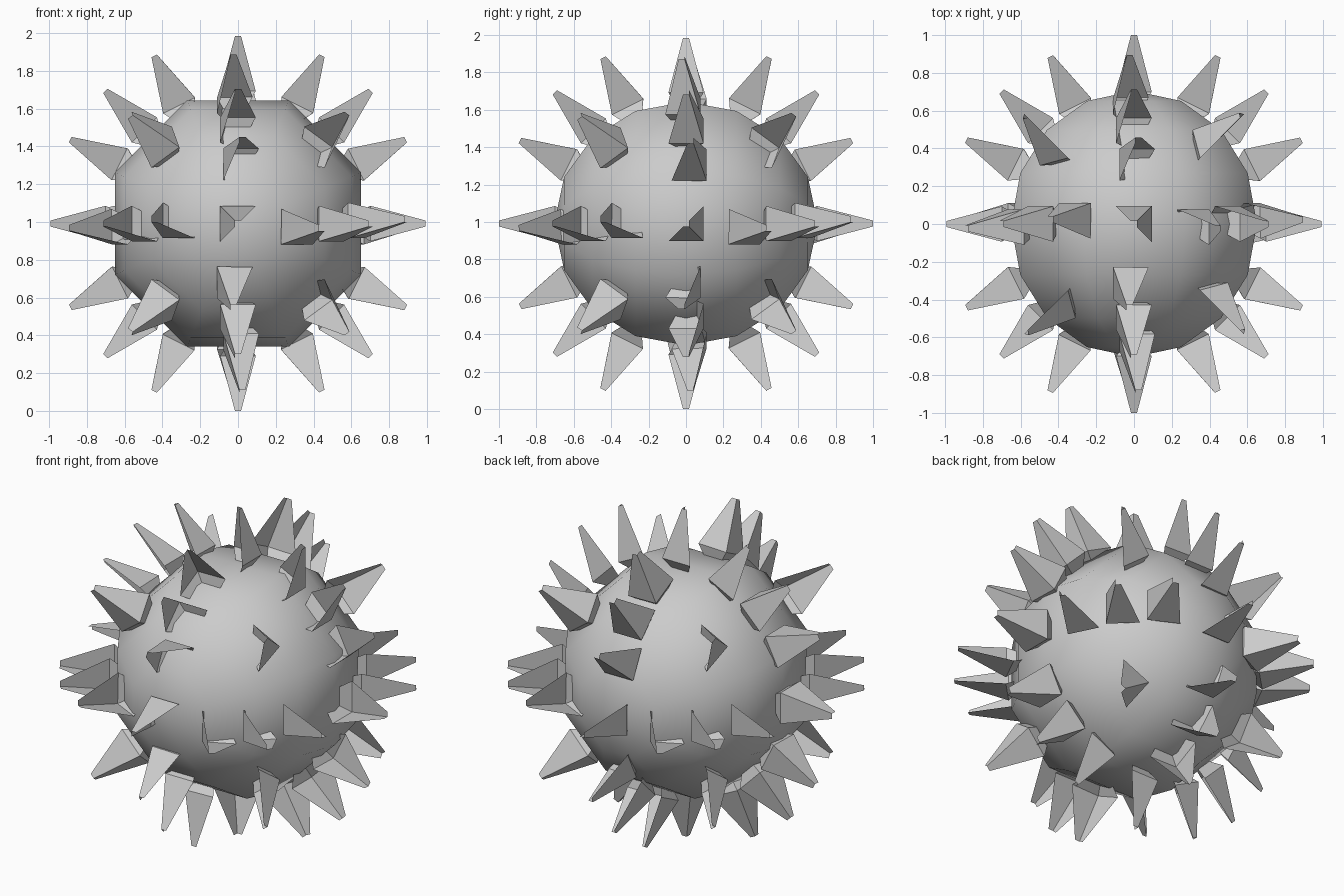
import bpy, bmesh, math
from mathutils import Vector, Matrix

cube = bpy.data.objects.get("Cube")
if cube:
    bpy.data.objects.remove(cube, do_unlink=True)

CENTRE = Vector((0, 0, 0.992))
grey = bpy.data.materials.new("plain grey")
grey.use_nodes = True
COLOUR = (0.6, 0.6, 0.6, 1)
grey.diffuse_color = COLOUR
grey.node_tree.nodes["Principled BSDF"].inputs["Base Color"].default_value = COLOUR


def finish(bm, name, smooth):
    mesh = bpy.data.meshes.new(name)
    bm.to_mesh(mesh)
    bm.free()
    mesh.materials.append(grey)
    for p in mesh.polygons:
        p.use_smooth = smooth
    obj = bpy.data.objects.new(name, mesh)
    obj.location = CENTRE
    bpy.context.collection.objects.link(obj)


# Round body: eight-sided sphere with its poles on the front-back axis
bm = bmesh.new()
bmesh.ops.create_uvsphere(bm, u_segments=8, v_segments=8, radius=0.705)
turn = Matrix.Rotation(math.pi / 2, 4, 'X') @ Matrix.Rotation(math.pi / 8, 4, 'Z')
bmesh.ops.transform(bm, matrix=turn, verts=bm.verts)
finish(bm, "body", True)

# Spike profile: (distance from centre, half width)
PROFILE = [(0.58, 0.02), (0.70, 0.094), (1.0, 0.016)]


def spike(bm, direction, side_a, side_b, length=0.992):
    """Open two-sided blade whose faces look towards side_a and side_b."""
    d = direction.normalized()
    a = (side_a - d * side_a.dot(d)).normalized()
    b = side_b - d * side_b.dot(d)
    b = (b - a * b.dot(a)).normalized()
    rows = []
    for r, w in PROFILE:
        p = d * min(r, length)
        rows.append([bm.verts.new(p + w * (a * i + b * j))
                     for i, j in ((1, -1), (1, 1), (-1, 1))])
    for low, high in zip(rows, rows[1:]):
        for k in range(2):
            bm.faces.new((low[k], low[k + 1], high[k + 1], high[k]))


X, Y, Z = (Vector(v) for v in ((1, 0, 0), (0, 1, 0), (0, 0, 1)))
LEAN = math.atan(0.5)


def ring(name, a, b, axis_angles):
    """Spikes around the circle in the plane of a and b."""
    n = a.cross(b)
    bm = bmesh.new()
    angles = [q * math.pi / 2 + t for q in range(4)
              for t in (LEAN, math.pi / 4, math.pi / 2 - LEAN)]
    for t in angles + [math.radians(g) for g in axis_angles]:
        d = a * math.cos(t) + b * math.sin(t)
        back = a * math.sin(t) - b * math.cos(t)
        pole = abs(d.y) > 0.99
        spike(bm, d - n * 0.025 * math.sin(4 * t), back, -n, 1.0 if pole else 0.992)
    finish(bm, name, False)


ring("side_ring_spikes", Y, Z, (0, 180))
ring("front_ring_spikes", X, Z, (0, 90, 180, 270))
ring("level_ring_spikes", X, Y, ())

# Corner spikes between the rings
bm = bmesh.new()
for x in (-1, 1):
    for y in (-1, 1):
        for z in (-1, 1):
            d = Vector((x, y, z)).normalized()
            around = Z.cross(d).normalized()
            up = d.cross(around)
            spike(bm, d, around + up, around - up)
finish(bm, "corner_spikes", False)
